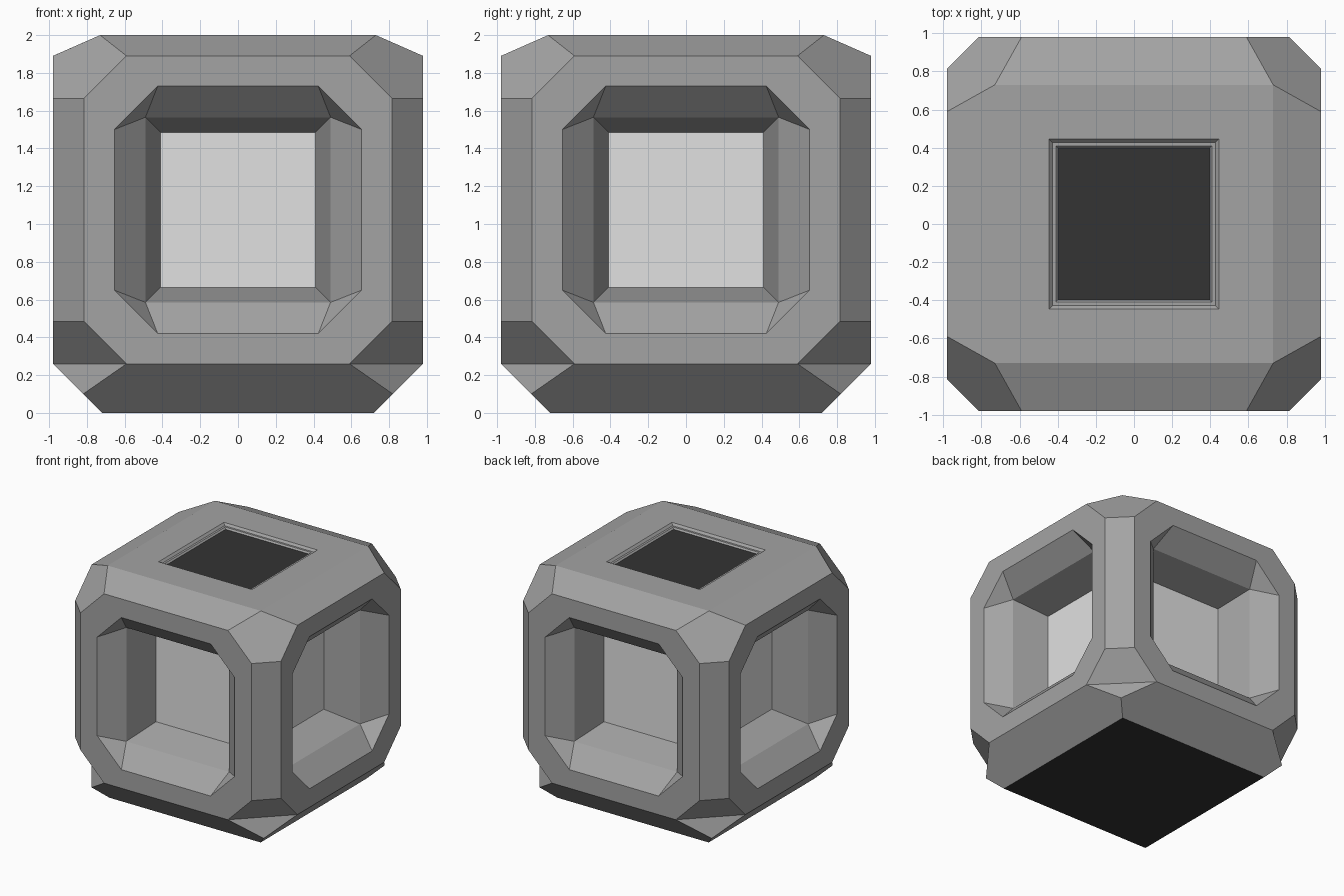
import bpy, bmesh, math
from mathutils import Matrix

if "Cube" in bpy.data.objects:
    bpy.data.objects.remove(bpy.data.objects["Cube"])

CZ = 1.075            # centre height of the side windows
TOP, SIDE = 2.0, 0.98


def material(name, v):
    m = bpy.data.materials.new(name)
    m.diffuse_color = (v, v, v, 1)
    m.use_nodes = True
    m.node_tree.nodes["Principled BSDF"].inputs["Base Color"].default_value = m.diffuse_color
    return m


body_grey = material("body_grey", 0.37)
pale_grey = material("pale_panel", 0.75)
near_black = material("near_black", 0.033)


def octagon(a, b, y):
    """Octagon facing the front: short half side a, half width b."""
    pts = [(a, b), (b, a), (b, -a), (a, -b), (-a, -b), (-b, -a), (-b, a), (-a, b)]
    return [(x, y, CZ + z) for x, z in pts]


def upright_square(h, y):
    return [(h, y, CZ + h), (h, y, CZ - h), (-h, y, CZ - h), (-h, y, CZ + h)]


def flat_square(h, z):
    return [(h, -h, z), (h, h, z), (-h, h, z), (-h, -h, z)]


def bridge(a, b):
    n = len(a)
    return [[a[i], a[(i + 1) % n], b[(i + 1) % n], b[i]] for i in range(n)]


def make(name, polys, mat, fix_normals=False):
    bm = bmesh.new()
    for p in polys:
        bm.faces.new([bm.verts.new(c) for c in p])
    bmesh.ops.remove_doubles(bm, verts=bm.verts[:], dist=0.0005)
    if fix_normals:
        bmesh.ops.recalc_face_normals(bm, faces=bm.faces[:])
    me = bpy.data.meshes.new(name)
    bm.to_mesh(me)
    bm.free()
    me.materials.append(mat)
    ob = bpy.data.objects.new(name, me)
    bpy.context.collection.objects.link(ob)
    return ob


# One side: outer face ring, window bevel, recess walls
outer = octagon(0.59, 0.815, -SIDE)
window = octagon(0.425, 0.655, -SIDE)
sill = upright_square(0.49, -0.82)
back = upright_square(0.41, -0.53)
side = bridge(outer, window) + bridge(sill, back)
for i in range(4):
    j, k = 2 * i, (2 * i + 1) % 8
    side.append([window[j], window[k], sill[i]])
    side.append([window[k], window[(k + 1) % 8], sill[(i + 1) % 4], sill[i]])

# Top slope, bottom slope and foot slope of that side
top_r, top_l = (0.73, -0.73, TOP), (-0.73, -0.73, TOP)
low_r, low_l = (0.82, -0.82, 0.10), (-0.82, -0.82, 0.10)
foot_r, foot_l = (0.72, -0.72, 0), (-0.72, -0.72, 0)
side.append([outer[7], outer[0], top_r, top_l])
side.append([outer[3], outer[4], low_l, low_r])
side.append([low_r, low_l, foot_l, foot_r])

# Upright edge chamfer and the corner facets on the right of that side
mirror = lambda p: (-p[1], -p[0], p[2])
a, e, e2, a2 = outer[0], outer[1], outer[2], outer[3]
side.append([e, e2, mirror(e2), mirror(e)])
side.append([a, e, mirror(e), mirror(a), top_r])
side.append([e2, a2, mirror(a2), mirror(e2)])
side.append([a2, low_r, mirror(a2)])

# Repeat round the four sides
body = []
for q in range(4):
    rot = Matrix.Rotation(q * math.pi / 2, 3, 'Z')
    body += [[tuple(rot @ Matrix.Identity(3).col[0] * p[0]
                    + rot @ Matrix.Identity(3).col[1] * p[1]
                    + rot @ Matrix.Identity(3).col[2] * p[2]) for p in f] for f in side]

# Stepped groove around the top panel
steps = [(0.73, TOP), (0.445, TOP), (0.428, 1.982), (0.41, 1.982), (0.398, 1.97)]
for (h0, z0), (h1, z1) in zip(steps, steps[1:]):
    body += bridge(flat_square(h0, z0), flat_square(h1, z1))
make("cube_frame", body, body_grey, True)

# Pale panels at the back of each recess
for q, label in enumerate(("front", "right", "back", "left")):
    ob = make(label + "_panel", [back[::-1]], pale_grey)
    ob.data.transform(Matrix.Rotation(q * math.pi / 2, 4, 'Z'))
    if ob.data.polygons[0].normal.dot(ob.data.polygons[0].center) * 1 < 0:
        ob.data.flip_normals()

# Dark top panel and underside
make("top_panel", [flat_square(0.398, 1.97)], near_black)
make("base_plate", [flat_square(0.72, 0)[::-1]], near_black)
